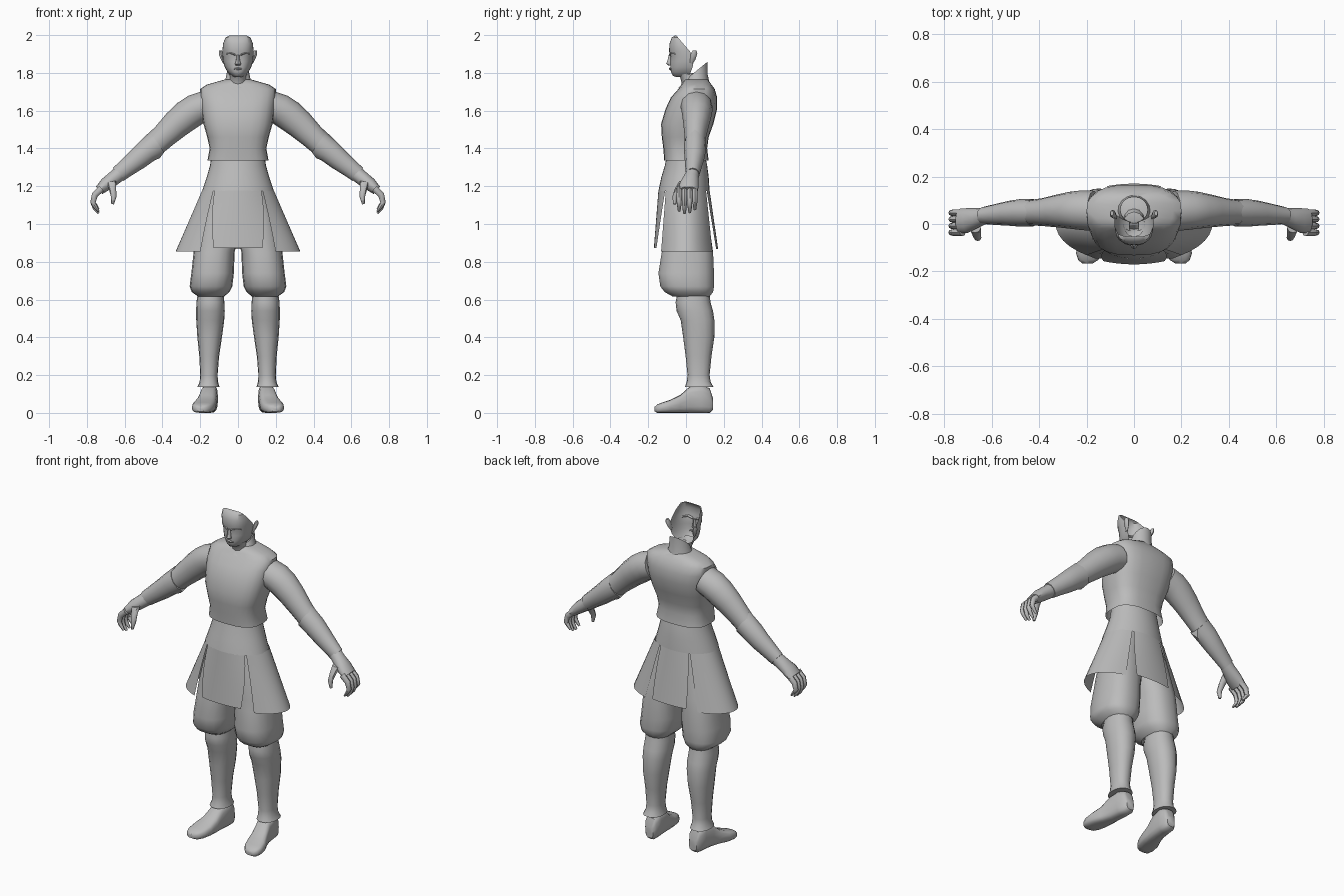
import bpy, bmesh, math
from mathutils import Vector

grey = bpy.data.materials.new("plain_grey")
grey.diffuse_color = (0.5, 0.5, 0.5, 1)


def finish(name, bm, mirror=False, angle=45):
    bmesh.ops.recalc_face_normals(bm, faces=bm.faces)
    me = bpy.data.meshes.new(name)
    bm.to_mesh(me)
    bm.free()
    me.materials.append(grey)
    for p in me.polygons:
        p.use_smooth = True
    me.set_sharp_from_angle(angle=math.radians(angle))
    ob = bpy.data.objects.new(name, me)
    bpy.context.collection.objects.link(ob)
    if mirror:
        m = ob.modifiers.new("mirror", "MIRROR")
        m.use_clip = m.use_mirror_merge = False
    return ob


def loft(name, rings, closed=True, caps=(True, True), **kw):
    bm = bmesh.new()
    vs = [[bm.verts.new(p) for p in r] for r in rings]
    n = len(rings[0])
    for a, b in zip(vs, vs[1:]):
        for i in range(n if closed else n - 1):
            j = (i + 1) % n
            bm.faces.new((a[i], a[j], b[j], b[i]))
    for use, r in zip(caps, (vs[0], vs[-1])):
        if use and closed:
            bm.faces.new(r)
    return finish(name, bm, **kw)


def power(v, p):
    return math.copysign(abs(v) ** p, v)


def ring(c, u, v, n=16, p=1.0):
    c, u, v = Vector(c), Vector(u), Vector(v)
    ts = [2 * math.pi * i / n for i in range(n)]
    return [c + u * power(math.cos(t), p) + v * power(math.sin(t), p) for t in ts]


def stack(rows, n=16, p=1.0):
    # rows: z, x min, x max, y front, y back
    return [ring(((a + b) / 2, (f + k) / 2, z), ((b - a) / 2, 0, 0), (0, (k - f) / 2, 0), n, p)
            for z, a, b, f, k in rows]


def limb_rings(pts, n=12):
    # pts: x, y, z, radius across the bend, half width in y
    out = []
    for i, (x, y, z, r, h) in enumerate(pts):
        a, b = pts[max(i - 1, 0)], pts[min(i + 1, len(pts) - 1)]
        d = Vector((b[0] - a[0], 0, b[2] - a[2])).normalized()
        out.append(ring((x, y, z), (-d.z * r, 0, d.x * r), (0, h, 0), n))
    return out


# Vest, with open hem
loft("vest", stack([(1.335, -.162, .162, -.115, .12), (1.40, -.15, .15, -.12, .112),
                    (1.46, -.163, .163, -.128, .12), (1.53, -.183, .183, -.132, .145),
                    (1.61, -.195, .195, -.108, .165), (1.67, -.2, .2, -.08, .165),
                    (1.715, -.2, .2, -.04, .152), (1.738, -.165, .165, -.025, .135),
                    (1.765, -.07, .07, -.005, .115)], 24, .72), caps=(False, True))

# Neck, open at the top with a sloping rim
neck = [ring((0, .045, 1.72), (.085, 0, 0), (0, .085, 0)),
        ring((0, .055, 1.775), (.064, 0, 0), (0, .06, .015)),
        ring((0, .06, 1.815), (.057, 0, 0), (0, .055, .045))]
loft("neck", neck, caps=(False, False))

# Face shell, open behind: z, half width, y front, y at rear edge
face = [(1.998, .045, -.058, -.05), (1.988, .066, -.075, -.043), (1.955, .079, -.087, -.015),
        (1.915, .083, -.09, .02), (1.89, .082, -.082, .035), (1.86, .079, -.083, .04),
        (1.83, .07, -.083, .035), (1.805, .056, -.08, .025), (1.785, .034, -.07, .015),
        (1.777, .02, -.05, .01)]
rings = []
for z, w, f, k in face:
    row = []
    for i in range(15):
        t = math.pi * i / 14
        row.append((w * power(math.cos(t), .8), k + (f - k) * power(math.sin(t), .8), z))
    rings.append(row)
rings.insert(0, [(x * .8, -.052, 1.999) for x, y, z in rings[0]])
loft("face", rings, closed=False)
# Underside of the jaw reaching the throat
loft("throat", stack([(1.80, -.046, .046, -.055, .05), (1.775, -.042, .042, -.03, .06),
                      (1.73, -.05, .05, -.02, .08)], 12), caps=(False, False))

# Nose, brows, lips
loft("nose", stack([(1.895, -.007, .007, -.092, -.07), (1.865, -.010, .010, -.098, -.07),
                    (1.848, -.016, .016, -.105, -.07), (1.840, -.012, .012, -.094, -.07)], 8))
loft("brow", [ring((x, y, z), (0, .008, 0), (0, 0, .005), 8) for x, y, z in
              ((.012, -.083, 1.895), (.038, -.077, 1.905), (.062, -.055, 1.902))], mirror=True)
loft("lips", [ring((x, y, 1.822), (0, .007, 0), (0, 0, h), 8) for x, y, h in
              ((-.024, -.073, .003), (0, -.083, .007), (.024, -.073, .003))])
# Ears
loft("ear", stack([(1.85, .072, .08, .02, .035), (1.87, .074, .09, .022, .05),
                   (1.90, .078, .102, .025, .06), (1.918, .086, .1, .035, .056)], 8), mirror=True)

# Sleeved upper arm
loft("upper_arm", limb_rings([(.17, .055, 1.625, .08, .085), (.225, .058, 1.605, .083, .083),
                              (.27, .058, 1.575, .083, .078), (.325, .055, 1.53, .077, .069),
                              (.39, .05, 1.468, .067, .058), (.435, .048, 1.425, .062, .054)]),
     mirror=True)
# Forearm guard, with a point over the elbow
guard = limb_rings([(.425, .048, 1.428, .068, .058), (.48, .047, 1.388, .064, .058),
                    (.53, .045, 1.345, .058, .052), (.585, .04, 1.302, .05, .044),
                    (.635, .036, 1.262, .044, .036)])
guard[0][0] += Vector((-.012, 0, .018))
guard[0][6] += Vector((.03, 0, -.025))
loft("forearm_guard", guard, mirror=True)
# Palm, thumb and fingers
loft("palm", limb_rings([(.62, .036, 1.272, .04, .034), (.66, .025, 1.24, .038, .042),
                         (.70, .015, 1.21, .035, .052), (.735, .012, 1.178, .026, .052)]),
     mirror=True)
for i, (y, tip) in enumerate(((-.036, .012), (-.008, 0), (.02, .004), (.047, .02))):
    loft(f"finger_{i + 1}", limb_rings([
        (.722, y, 1.188, .019, .015), (.758, y, 1.155, .017, .015), (.768, y, 1.115, .014, .013),
        (.758, y, 1.083 + tip, .011, .011), (.738, y, 1.056 + tip, .006, .007)], 8), mirror=True)
loft("thumb", limb_rings([(.67, -.015, 1.225, .025, .022), (.664, -.042, 1.185, .019, .018),
                          (.658, -.058, 1.145, .015, .014), (.664, -.06, 1.105, .007, .008)], 8),
     mirror=True)

# Waist and hips above the skirt panels
loft("hips", stack([(1.37, -.14, .14, -.1, .1), (1.31, -.148, .148, -.112, .112),
                    (1.25, -.165, .165, -.13, .12), (1.175, -.19, .19, -.146, .125)], 32),
     caps=(True, False))


# Skirt panels: angle ranges at the top and the bottom, in degrees
def panel(name, top, low, front, back, z_low, mirror):
    rows, nu, nv = [], 12, 5
    for j in range(nv + 1):
        s = j / nv
        z = 1.178 + (z_low - 1.178) * s
        row = []
        for i in range(nu + 1):
            t = i / nu
            a = math.radians((top[0] + (top[1] - top[0]) * t) * (1 - s)
                             + (low[0] + (low[1] - low[0]) * t) * s)
            f = -.146 + (front + .146) * s
            k = .125 + (back - .125) * s
            row.append(((.19 + .14 * s) * math.cos(a),
                        math.sin(a) * (k if math.sin(a) > 0 else -f), z))
        rows.append(row)
    loft(name, rows, closed=False, mirror=mirror)


panel("skirt_side", (-47, 58), (-53, 58), -.165, .165, .855, True)
panel("skirt_front", (-131, -49), (-113, -67), -.17, .165, .872, False)
panel("skirt_back", (61, 119), (70, 110), -.17, .17, .868, False)

# Baggy trousers, gathered below the knee
loft("trouser_leg", stack([(1.2, -.005, .14, -.09, .09), (1.05, -.005, .195, -.115, .115),
                           (.92, .002, .225, -.125, .135), (.85, .018, .235, -.13, .145),
                           (.74, .022, .247, -.148, .15), (.67, .03, .256, -.138, .15),
                           (.64, .045, .245, -.115, .145), (.615, .075, .21, -.07, .125),
                           (.625, .09, .2, -.04, .11)], 18, .82), mirror=True)
# Shins with flared cuffs
loft("shin", stack([(.66, .08, .21, -.04, .12), (.585, .072, .22, -.055, .13),
                    (.54, .07, .222, -.05, .143), (.49, .073, .221, -.028, .15),
                    (.40, .085, .215, -.015, .15), (.30, .1, .205, -.002, .135),
                    (.20, .108, .2, .008, .125), (.165, .106, .203, .004, .13),
                    (.138, .098, .215, -.006, .145)], 16, .9), mirror=True)
# Shoes, built from heel to toe: y, x centre, half width, z low, z high
shoe = [(.142, .145, .025, .015, .08), (.125, .147, .038, 0, .13), (.08, .15, .044, 0, .15),
        (.02, .156, .046, 0, .14), (-.03, .166, .052, 0, .095), (-.08, .179, .06, 0, .07),
        (-.125, .188, .056, 0, .055), (-.152, .193, .042, 0, .045), (-.166, .196, .022, .008, .032)]
loft("shoe", [ring((x, y, (a + b) / 2), (w, 0, 0), (0, 0, (b - a) / 2), 16, .65)
              for y, x, w, a, b in shoe], mirror=True)
